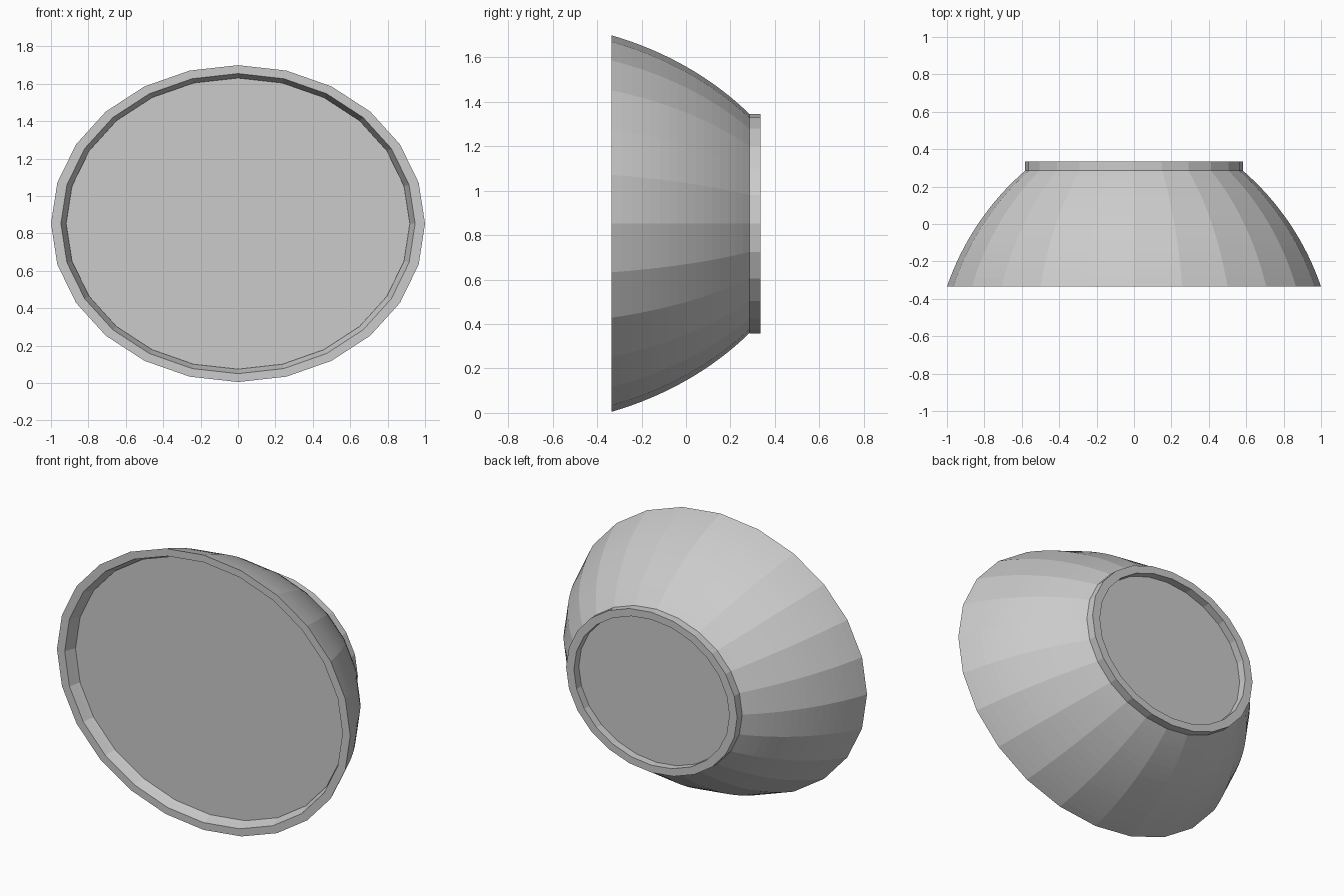
import bpy, bmesh, math

if "Cube" in bpy.data.objects:
    bpy.data.objects.remove(bpy.data.objects["Cube"])

SEG = 24      # sides around the ellipse
RX, RZ = 1.0, 0.847
CZ = 0.852


def lathe(name, profile, closed=True):
    """Spin (radius, y) points around the y axis, squashed into an ellipse."""
    bm = bmesh.new()
    rings = []
    for r, y in profile:
        if r == 0:
            rings.append([bm.verts.new((0, y, CZ))] * SEG)
            continue
        rings.append([bm.verts.new((r * RX * math.cos(2 * math.pi * i / SEG), y,
                                    CZ + r * RZ * math.sin(2 * math.pi * i / SEG)))
                      for i in range(SEG)])
    pairs = list(zip(rings, rings[1:]))
    if closed:
        pairs.append((rings[-1], rings[0]))
    for a, b in pairs:
        for i in range(SEG):
            j = (i + 1) % SEG
            quad = list(dict.fromkeys((a[i], a[j], b[j], b[i])))
            if len(quad) > 2:
                bm.faces.new(quad)
    bmesh.ops.recalc_face_normals(bm, faces=bm.faces)
    me = bpy.data.meshes.new(name)
    bm.to_mesh(me)
    bm.free()
    ob = bpy.data.objects.new(name, me)
    bpy.context.collection.objects.link(ob)
    return ob


def arc(p0, p1, bulge, steps):
    """Circular arc from p0 to p1 with the given sagitta, bulging outward."""
    (r0, y0), (r1, y1) = p0, p1
    dr, dy = r1 - r0, y1 - y0
    length = math.hypot(dr, dy)
    nr, ny = dy / length, -dr / length
    rad = (length * length / 4 + bulge * bulge) / (2 * bulge)
    half = math.asin(length / 2 / rad)
    pts = []
    for k in range(steps + 1):
        a = -half + 2 * half * k / steps
        t = 0.5 + rad * math.sin(a) / length
        h = rad * math.cos(a) - (rad - bulge)
        pts.append((r0 + dr * t + nr * h, y0 + dy * t + ny * h))
    return pts


# curved bowl-shaped housing with wall thickness
outer = arc((1.0, -0.335), (0.58, 0.287), 0.05, 16)
inner = arc((0.947, -0.335), (0.53, 0.287), 0.05, 16)
lathe("housing", outer + inner[::-1])

# collar at the back
lathe("back_collar", [(0.583, 0.285), (0.583, 0.335), (0.53, 0.335), (0.53, 0.285)])

# flat panels set into the front rim and the back collar
lathe("front_panel", [(0, -0.27), (0.919, -0.27), (0.915, -0.255), (0, -0.255)], False)
lathe("back_panel", [(0, 0.27), (0.535, 0.27), (0.535, 0.287), (0, 0.287)], False)
